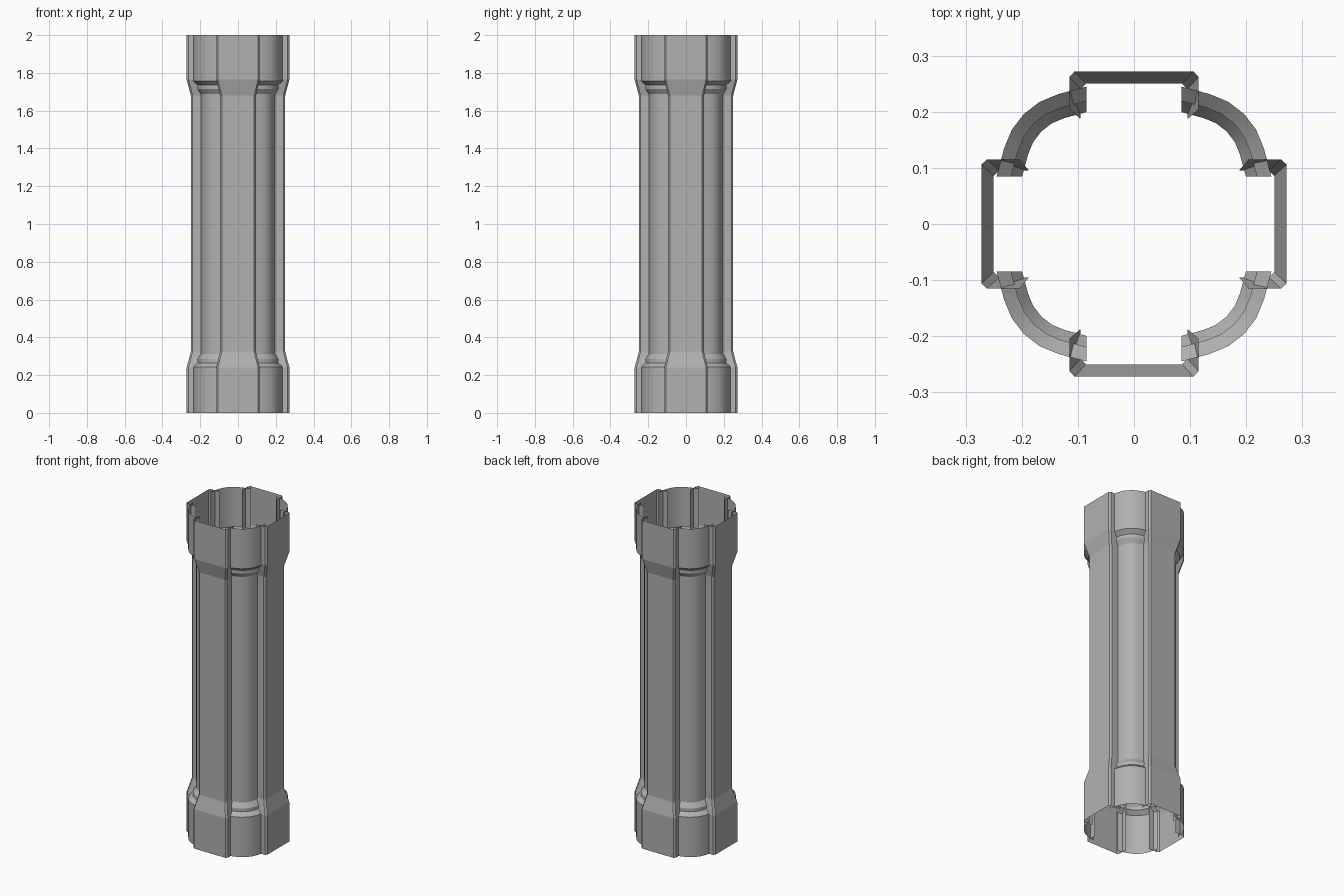
import bpy, bmesh, math
from mathutils import Matrix

if "Cube" in bpy.data.objects:
    bpy.data.objects.remove(bpy.data.objects["Cube"])

# Dark grey for every part
grey = bpy.data.materials.new("dark_grey")
grey.diffuse_color = (0.44, 0.44, 0.44, 1)
grey.use_nodes = True
grey.node_tree.nodes["Principled BSDF"].inputs["Base Color"].default_value = grey.diffuse_color


def loft(name, rings, smooth=None):
    """Skin a stack of open cross-sections, repeated by four quarter turns about z."""
    for i in range(4):
        bm = bmesh.new()
        grid = [[bm.verts.new((x, y, z)) for x, y in pts] for z, pts in rings]
        for a, b in zip(grid, grid[1:]):
            for j in range(len(a) - 1):
                bm.faces.new((a[j + 1], a[j], b[j], b[j + 1]))
        bm.transform(Matrix.Rotation(i * math.pi / 2, 4, 'Z'))
        bm.normal_update()
        me = bpy.data.meshes.new(f"{name}_{i + 1}")
        bm.to_mesh(me)
        bm.free()
        me.materials.append(grey)
        ob = bpy.data.objects.new(me.name, me)
        bpy.context.collection.objects.link(ob)
        if smooth:
            bpy.context.view_layer.objects.active = ob
            ob.select_set(True)
            bpy.ops.object.shade_smooth_by_angle(angle=math.radians(smooth))
            ob.select_set(False)


def mirrored(half):
    return [(-x, y) for x, y in half] + half[::-1]


def corner(r):
    """Rounded corner section with straight tangent ends, in the +x +y quadrant."""
    c, n, edge = 0.10, 4, 0.085
    arc = []
    for k in range(n + 1):
        t = math.radians(75 - 60 * k / n)
        arc.append((c + r * math.cos(t), c + r * math.sin(t)))
    x, y = arc[0]
    end = (edge, y + (x - edge) * math.tan(math.radians(15)))
    return [end] + arc + [end[::-1]]


# Flat side panels with chamfered edges, folded flaps and flared ends
wide = mirrored([(0.115, 0.204), (0.115, 0.262), (0.106, 0.272)])
slim = mirrored([(0.095, 0.187), (0.095, 0.240), (0.086, 0.250)])
loft("side_panel", [(0, wide), (0.24, wide), (0.325, slim),
                    (1.68, slim), (1.765, wide), (2, wide)])

# Rounded corner channels with a two-step flare at each end
R, M, S = corner(0.136), corner(0.111), corner(0.092)
lower = [(0, R), (0.243, R), (0.265, M), (0.285, M), (0.313, S)]
upper = [(2 - z, p) for z, p in reversed(lower)]
loft("corner_channel", lower + upper, 25)
